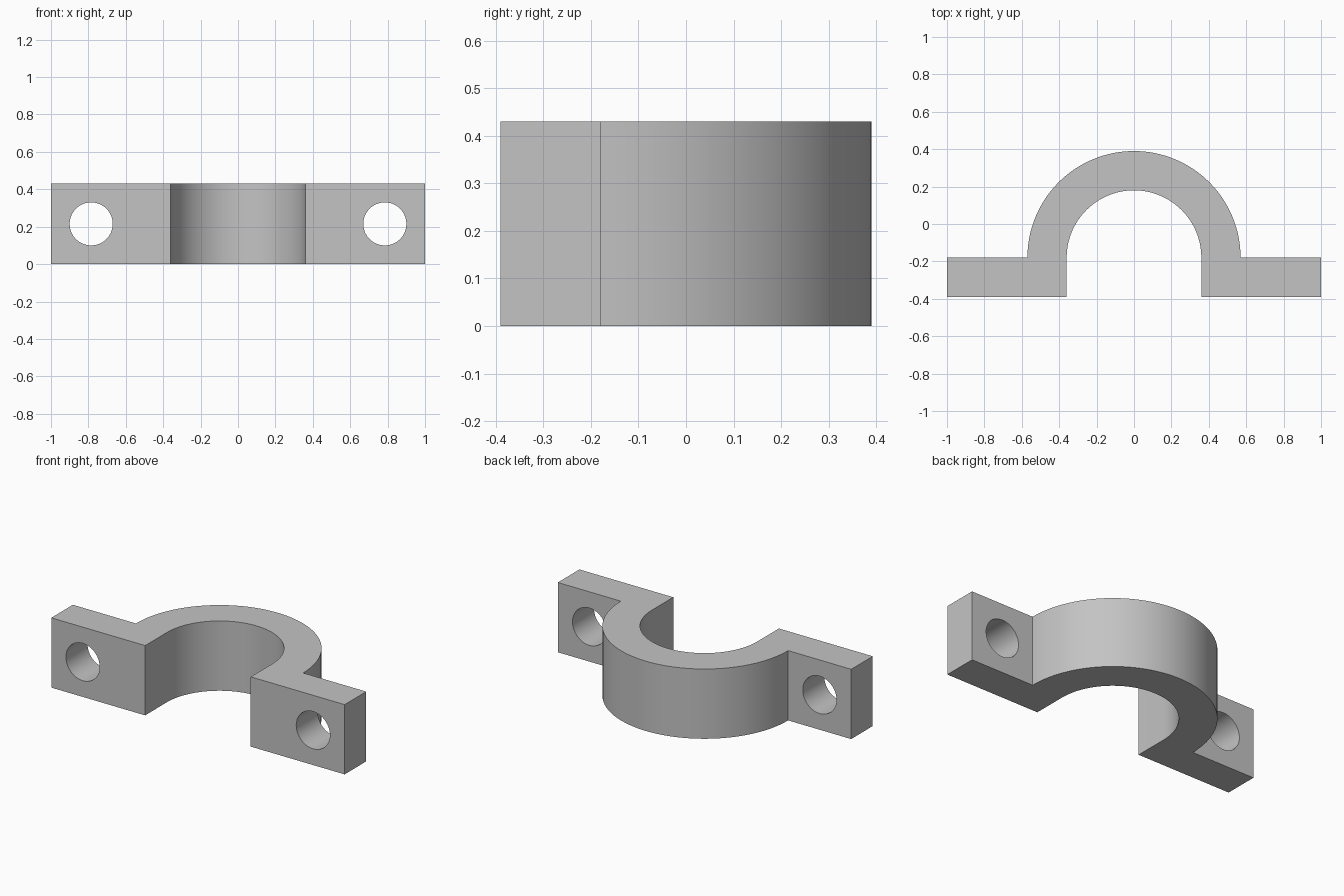
import bpy, bmesh, math

default = bpy.data.objects.get("Cube")
if default:
    bpy.data.objects.remove(default, do_unlink=True)

HEIGHT = 0.43
FRONT, BACK = -0.39, -0.18      # flange faces; the arch is centred on BACK
INNER, OUTER = 0.36, 0.57       # arch radii
HOLE_X, HOLE_R = 0.785, 0.115
SEGMENTS = 64

grey = bpy.data.materials.new("plain grey")
grey.use_nodes = True
colour = (0.55, 0.55, 0.55, 1)
grey.diffuse_color = colour
grey.node_tree.nodes["Principled BSDF"].inputs["Base Color"].default_value = colour


def arc(radius, start, end):
    """Points of an arch from one angle to the other."""
    angles = [start + (end - start) * i / SEGMENTS for i in range(SEGMENTS + 1)]
    return [(radius * math.cos(a), BACK + radius * math.sin(a)) for a in angles]


# Clamp body: flange and arch profile, extruded upward
outline = [(INNER, FRONT), (1, FRONT), (1, BACK)]
outline += arc(OUTER, 0, math.pi)
outline += [(-1, BACK), (-1, FRONT), (-INNER, FRONT)]
outline += arc(INNER, math.pi, 0)

bm = bmesh.new()
base = bm.faces.new([bm.verts.new((x, y, 0)) for x, y in outline])
top = bmesh.ops.extrude_face_region(bm, geom=[base])["geom"]
bmesh.ops.translate(bm, vec=(0, 0, HEIGHT),
                    verts=[v for v in top if isinstance(v, bmesh.types.BMVert)])
bmesh.ops.recalc_face_normals(bm, faces=bm.faces)
mesh = bpy.data.meshes.new("clamp_body")
bm.to_mesh(mesh)
bm.free()
mesh.materials.append(grey)
clamp = bpy.data.objects.new("clamp_body", mesh)
bpy.context.collection.objects.link(clamp)

# Bolt holes through both flanges
cutters = []
for side, x in (("left", HOLE_X), ("right", -HOLE_X)):
    bpy.ops.mesh.primitive_cylinder_add(
        vertices=SEGMENTS, radius=HOLE_R, depth=0.5,
        location=(x, (FRONT + BACK) / 2, HEIGHT / 2), rotation=(math.pi / 2, 0, 0))
    cutter = bpy.context.object
    cutter.name = side + "_hole_cutter"
    cutter.hide_render = True
    cutter.data.materials.append(grey)
    cut = clamp.modifiers.new(side + "_bolt_hole", "BOOLEAN")
    cut.operation = "DIFFERENCE"
    cut.solver = "EXACT"
    cut.object = cutter
    cutters.append(cutter)

bpy.ops.object.select_all(action="DESELECT")
clamp.select_set(True)
bpy.context.view_layer.objects.active = clamp
for name in [m.name for m in clamp.modifiers]:
    bpy.ops.object.modifier_apply(modifier=name)
for cutter in cutters:
    bpy.data.objects.remove(cutter, do_unlink=True)

# Smooth curves with crisp corners
bpy.ops.object.shade_smooth_by_angle(angle=math.radians(30))
